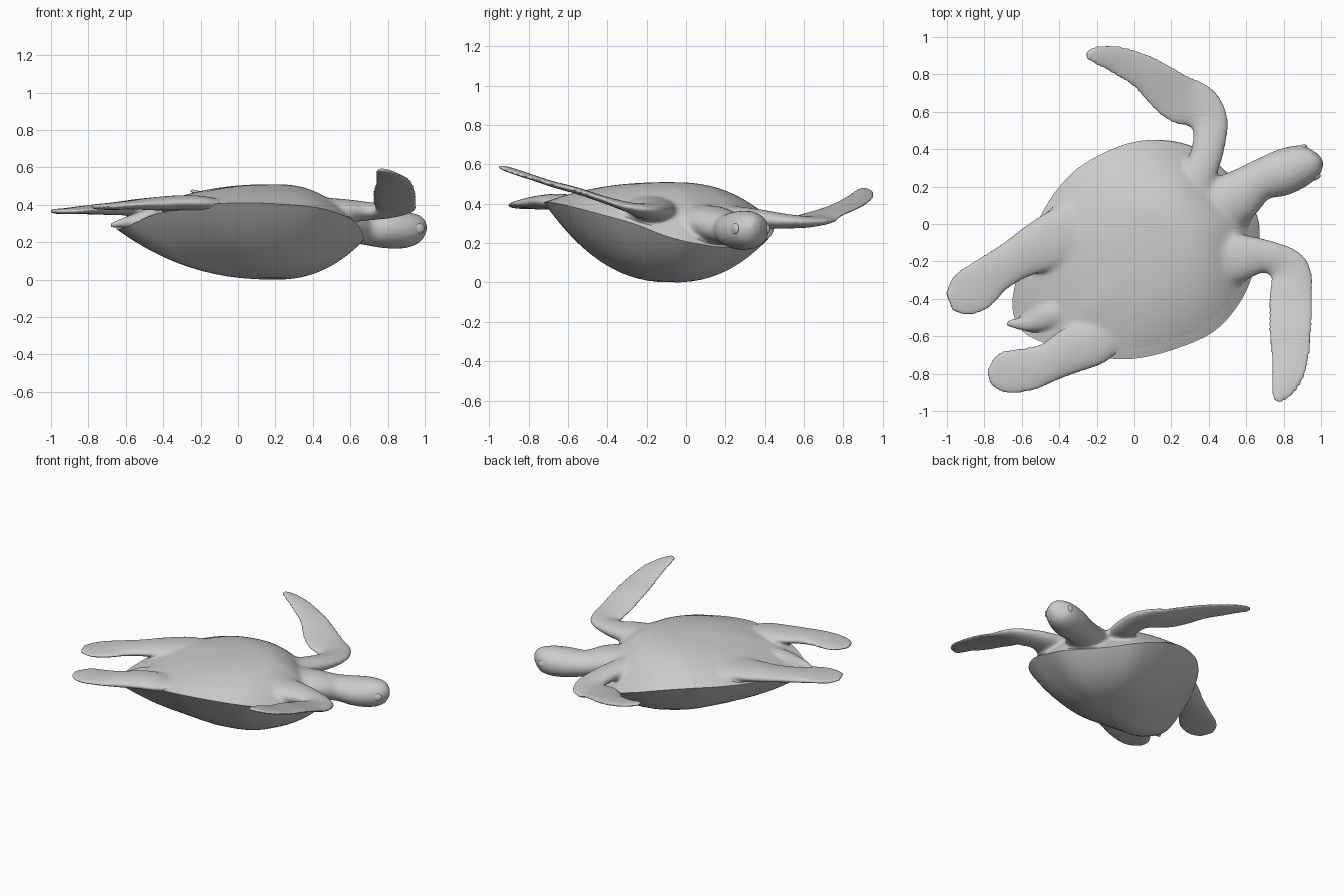
import bpy, bmesh, math
from mathutils import Vector

default = bpy.data.objects.get("Cube")
if default:
    bpy.data.objects.remove(default)

grey = bpy.data.materials.new("plain grey")
grey.use_nodes = True
grey.diffuse_color = (0.6, 0.6, 0.6, 1)
grey.node_tree.nodes["Principled BSDF"].inputs["Base Color"].default_value = (0.6, 0.6, 0.6, 1)


def spline(points, steps, closed=False):
    """Smooth curve through points of any dimension."""
    pts = [Vector(p) for p in points]
    n = len(pts)
    out = []
    for i in range(n if closed else n - 1):
        if closed:
            a, b, c, d = (pts[(i + k) % n] for k in (-1, 0, 1, 2))
        else:
            a, b, c, d = (pts[min(max(i + k, 0), n - 1)] for k in (-1, 0, 1, 2))
        for s in range(steps):
            t = s / steps
            out.append(b + (c - a) * (t / 2) + (a * 2 - b * 5 + c * 4 - d) * (t * t / 2)
                       + (b * 3 - a - c * 3 + d) * (t ** 3 / 2))
    return out if closed else out + [pts[-1]]


def skin_rings(bm, rings):
    """Bridge rings of equal length and cap both ends."""
    loops = [[bm.verts.new(p) for p in ring] for ring in rings]
    n = len(loops[0])
    for a, b in zip(loops, loops[1:]):
        for i in range(n):
            j = (i + 1) % n
            bm.faces.new((a[i], a[j], b[j], b[i]))
    bm.faces.new(loops[0][::-1])
    bm.faces.new(loops[-1])


def loft(bm, path, sides=20):
    """Elliptical tube; each path point is x, y, z plus (half width, half height)."""
    stations = [Vector((*p, w, h)) for p, w, h in path]
    stations = spline(stations, 5)
    rings = []
    for i, s in enumerate(stations):
        d = stations[min(i + 1, len(stations) - 1)] - stations[max(i - 1, 0)]
        side = Vector((-d[1], d[0], 0)).normalized()
        ring = []
        for k in range(sides):
            a = math.tau * k / sides
            ring.append(Vector(s[:3]) + side * s[3] * math.cos(a) + Vector((0, 0, s[4] * math.sin(a))))
        rings.append(ring)
    skin_rings(bm, rings)


def finish(bm, name):
    bmesh.ops.recalc_face_normals(bm, faces=bm.faces)
    mesh = bpy.data.meshes.new(name)
    bm.to_mesh(mesh)
    bm.free()
    obj = bpy.data.objects.new(name, mesh)
    bpy.context.collection.objects.link(obj)
    mesh.materials.append(grey)
    return obj


def activate(obj):
    bpy.ops.object.select_all(action='DESELECT')
    obj.select_set(True)
    bpy.context.view_layer.objects.active = obj


# Shell rim, shared by the bowl and the flat side of the body
RIM = spline([
    (.67, -.1, .235), (.635, -.27, .3), (.56, -.43, .345), (.42, -.58, .385), (.2, -.675, .405),
    (0, -.72, .41), (-.16, -.715, .4), (-.32, -.68, .375), (-.47, -.64, .34), (-.6, -.57, .28),
    (-.65, -.45, .27), (-.63, -.3, .3), (-.57, -.1, .34), (-.48, .08, .36), (-.39, .21, .37),
    (-.27, .32, .37), (-.08, .415, .34), (.1, .45, .29), (.3, .42, .225), (.46, .31, .185),
    (.58, .18, .18), (.66, .04, .2)], 4, True)
CENTRE = Vector((.2, -.07, 0))


def dome(scale, height, power, steps=16):
    """Rings from the rim towards the centre, rising or sinking to the given height."""
    rings = []
    for i in range(steps):
        f = math.cos(i / steps * math.pi / 2)
        ring = []
        for p in RIM:
            q = CENTRE.lerp(p, f * scale)
            q.z = height + (p.z - height) * f ** power
            ring.append(q)
        rings.append(ring)
    return rings


# Shell: deep bowl with a crisp rim, closed by a lid just under the skin
bm = bmesh.new()
skin_rings(bm, dome(1, 0, 2.3)[::-1] + dome(.995, .5, 2.3))
shell = finish(bm, "shell")

# Skin: belly, neck, head, flippers and tail blended into one surface
bm = bmesh.new()
skin_rings(bm, dome(.95, .25, 2)[::-1] + dome(.985, .51, 2.4))

neck_and_head = [
    ((.36, .04, .33), .16, .06), ((.54, .14, .3), .145, .09), ((.665, .23, .272), .112, .086),
    ((.775, .268, .265), .124, .097), ((.87, .305, .265), .117, .1), ((.94, .332, .268), .095, .086),
    ((.975, .35, .275), .062, .062), ((.992, .363, .28), .025, .025)]
left_front_flipper = [
    ((.4, -.2, .39), .13, .05), ((.56, -.18, .372), .13, .06), ((.72, -.175, .365), .09, .048),
    ((.83, -.25, .37), .112, .032), ((.835, -.4, .415), .12, .02), ((.835, -.55, .465), .118, .018),
    ((.835, -.68, .5), .108, .016), ((.822, -.8, .54), .092, .014), ((.79, -.89, .57), .064, .013),
    ((.762, -.947, .588), .025, .01)]
right_front_flipper = [
    ((.3, .16, .36), .1, .04), ((.385, .36, .325), .09, .05), ((.405, .53, .31), .1, .036),
    ((.345, .622, .31), .126, .028), ((.23, .675, .335), .134, .02), ((.06, .807, .385), .1, .017),
    ((-.1, .88, .43), .077, .015), ((-.2, .903, .46), .052, .013), ((-.258, .9, .475), .022, .01)]
right_hind_flipper = [
    ((-.2, 0, .4), .13, .03), ((-.36, -.06, .4), .16, .045), ((-.52, -.13, .388), .135, .045),
    ((-.64, -.195, .38), .112, .036),
    ((-.75, -.265, .375), .113, .028), ((-.85, -.345, .37), .13, .02), ((-.93, -.39, .365), .112, .016),
    ((-.99, -.415, .365), .055, .012)]
left_hind_flipper = [
    ((-.08, -.57, .395), .08, .03), ((-.2, -.63, .408), .12, .04), ((-.32, -.67, .41), .125, .04),
    ((-.45, -.737, .405), .108, .035),
    ((-.56, -.775, .4), .117, .025), ((-.67, -.793, .392), .12, .02), ((-.735, -.81, .39), .09, .016),
    ((-.778, -.82, .39), .04, .012)]
tail = [
    ((-.3, -.42, .37), .07, .03), ((-.45, -.49, .35), .07, .04), ((-.57, -.53, .315), .045, .032),
    ((-.68, -.53, .29), .016, .014)]
for limb in (neck_and_head, left_front_flipper, right_front_flipper,
             right_hind_flipper, left_hind_flipper, tail):
    loft(bm, limb)
skin = finish(bm, "skin")

remesh = skin.modifiers.new("blend", 'REMESH')
remesh.mode = 'VOXEL'
remesh.voxel_size = 0.01
activate(skin)
bpy.ops.object.modifier_apply(modifier="blend")

# Soften the limb roots strongly and the thin flippers lightly
roots = skin.vertex_groups.new(name="roots")
for v in skin.data.vertices:
    reach = (v.co.xy - CENTRE.xy).length
    roots.add([v.index], min(max((.72 - reach) / .15, 0), 1), 'REPLACE')
for name, turns, group in (("soften", 8, ""), ("melt", 30, "roots")):
    smooth = skin.modifiers.new(name, 'SMOOTH')
    smooth.factor = 0.5
    smooth.iterations = turns
    smooth.vertex_group = group
    bpy.ops.object.modifier_apply(modifier=name)
bpy.ops.object.shade_smooth()

activate(shell)
bpy.ops.object.shade_smooth_by_angle(angle=math.radians(40))

# Eyes: shallow lids on both sides of the head
along = Vector((.9, .43, 0)).normalized()
across = Vector((-along.y, along.x, 0))
for name, sign in (("left_eye", -1), ("right_eye", 1)):
    bm = bmesh.new()
    bmesh.ops.create_uvsphere(bm, u_segments=20, v_segments=12, radius=1)
    for v in bm.verts:
        c = v.co.copy()
        v.co = (Vector((.932, .328, .272)) + across * (sign * .086 + c.x * .016)
                + along * (c.y * .032) + Vector((0, 0, c.z * .028)))
    eye = finish(bm, name)
    activate(eye)
    bpy.ops.object.shade_smooth()
